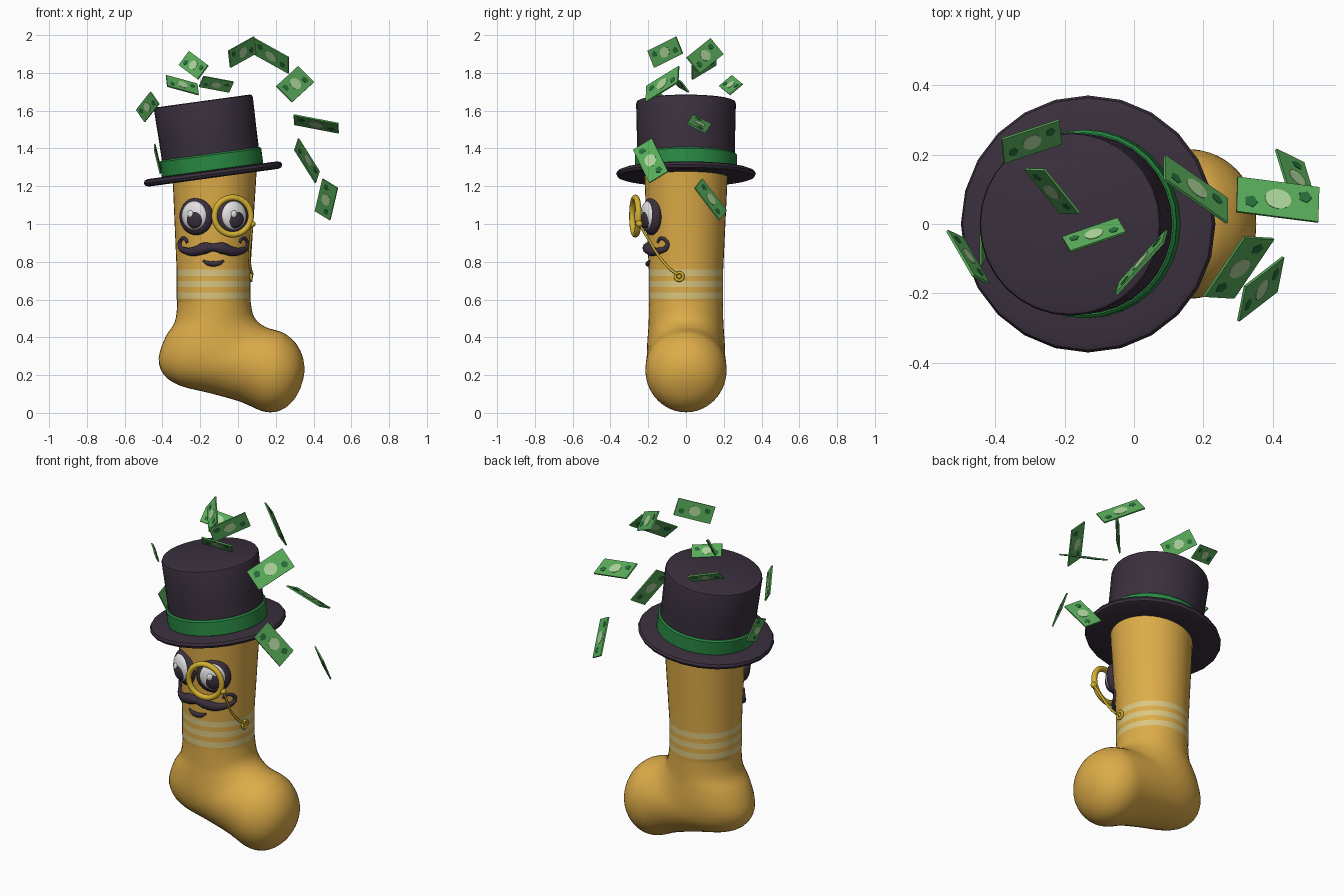
import bpy, bmesh, math
from mathutils import Vector, Matrix

if "Cube" in bpy.data.objects:
    bpy.data.objects.remove(bpy.data.objects["Cube"])


def material(name, rgb):
    m = bpy.data.materials.new(name)
    m.diffuse_color = (*rgb, 1)
    m.use_nodes = True
    m.node_tree.nodes["Principled BSDF"].inputs["Base Color"].default_value = m.diffuse_color
    return m


MUSTARD = material("mustard", (0.72, 0.41, 0.065))
CREAM = material("cream_stripe", (0.70, 0.57, 0.22))
DARK = material("dark_plum", (0.042, 0.029, 0.047))
BAND = material("band_green", (0.022, 0.25, 0.055))
BILL = material("note_green", (0.10, 0.42, 0.105))
INK = material("ink_green", (0.022, 0.16, 0.045))
PALE = material("pale_green", (0.42, 0.66, 0.33))
GOLD = material("gold", (0.66, 0.44, 0.03))
WHITE = material("eye_white", (0.75, 0.75, 0.75))


def finish(bm, name, mats, matrix=None, angle=40):
    bmesh.ops.recalc_face_normals(bm, faces=bm.faces)
    me = bpy.data.meshes.new(name)
    bm.to_mesh(me)
    bm.free()
    for m in mats:
        me.materials.append(m)
    ob = bpy.data.objects.new(name, me)
    bpy.context.collection.objects.link(ob)
    if matrix:
        ob.matrix_world = matrix
    smooth(ob, angle)
    return ob


def smooth(ob, angle=40):
    bpy.ops.object.select_all(action='DESELECT')
    bpy.context.view_layer.objects.active = ob
    ob.select_set(True)
    bpy.ops.object.shade_smooth_by_angle(angle=math.radians(angle))


def bridge(bm, rings):
    n = len(rings[0])
    for a, b in zip(rings, rings[1:]):
        for i in range(n):
            j = (i + 1) % n
            bm.faces.new((a[i], a[j], b[j], b[i]))


def lathe(name, profile, mat, matrix, n=32):
    bm = bmesh.new()
    rings = [[bm.verts.new((r * math.cos(math.tau * i / n), r * math.sin(math.tau * i / n), z))
              for i in range(n)] for r, z in profile]
    bridge(bm, rings)
    bm.faces.new(rings[0])
    bm.faces.new(rings[-1])
    return finish(bm, name, [mat], matrix)


def tube(name, pts, mat, depth=1.0):
    """Smooth round tube through (x, y, z, radius) points."""
    cu = bpy.data.curves.new(name, 'CURVE')
    cu.dimensions = '3D'
    cu.bevel_depth, cu.bevel_resolution, cu.resolution_u = depth, 3, 6
    cu.use_fill_caps = True
    sp = cu.splines.new('BEZIER')
    sp.bezier_points.add(len(pts) - 1)
    for p, (x, y, z, r) in zip(sp.bezier_points, pts):
        p.co, p.radius = (x, y, z), r
        p.handle_left_type = p.handle_right_type = 'AUTO'
    cu.materials.append(mat)
    ob = bpy.data.objects.new(name, cu)
    bpy.context.collection.objects.link(ob)
    bpy.ops.object.select_all(action='DESELECT')
    bpy.context.view_layer.objects.active = ob
    ob.select_set(True)
    bpy.ops.object.convert(target='MESH')
    smooth(bpy.context.object, 60)


def ring(name, major, minor, matrix, mat=GOLD, n=32, k=10):
    bm = bmesh.new()
    rings = []
    for i in range(n + 1):
        a = math.tau * i / n
        rings.append(rings[0] if i == n else [bm.verts.new((
            (major + minor * math.cos(math.tau * j / k)) * math.cos(a),
            (major + minor * math.cos(math.tau * j / k)) * math.sin(a),
            minor * math.sin(math.tau * j / k))) for j in range(k)])
    bridge(bm, rings)
    finish(bm, name, [mat], matrix, 80)


def ellipsoid(name, radii, matrix, mat):
    bm = bmesh.new()
    bmesh.ops.create_uvsphere(bm, u_segments=24, v_segments=14, radius=1)
    bmesh.ops.scale(bm, vec=radii, verts=bm.verts)
    finish(bm, name, [mat], matrix, 80)


# Sock: ellipses between a back point and a front point, with a half depth
STRIPES = ((0.605, 0.638), (0.666, 0.699), (0.726, 0.759))
keys = [(-0.348, 1.31, 0.10, 1.31, 0.223), (-0.345, 1.22, 0.095, 1.22, 0.219)]
for z in sorted((e for s in STRIPES for e in s), reverse=True):
    keys.append((-0.325, z, 0.066, z, 0.197))
keys += [(-0.322, 0.575, 0.068, 0.58, 0.196), (-0.335, 0.48, 0.08, 0.52, 0.197),
         (-0.385, 0.40, 0.105, 0.482, 0.20), (-0.42, 0.29, 0.14, 0.458, 0.205),
         (-0.395, 0.205, 0.165, 0.447, 0.207), (-0.31, 0.145, 0.185, 0.442, 0.208),
         (-0.15, 0.105, 0.205, 0.436, 0.211), (0.01, 0.06, 0.225, 0.43, 0.214),
         (0.12, 0.012, 0.255, 0.415, 0.213), (0.19, 0.004, 0.305, 0.37, 0.19),
         (0.25, 0.027, 0.34, 0.305, 0.148), (0.30, 0.075, 0.352, 0.235, 0.085),
         (0.332, 0.135, 0.346, 0.18, 0.022)]
keys = [Vector(k) for k in keys]
rows = []
for i in range(len(keys) - 1):
    p0, p1, p2, p3 = (keys[max(0, min(len(keys) - 1, i + d))] for d in (-1, 0, 1, 2))
    straight = p2[1] > 0.6
    for s in range(1 if straight else 3):
        t = s / 3
        rows.append(0.5 * (2 * p1 + (p2 - p0) * t + (2 * p0 - 5 * p1 + 4 * p2 - p3) * t * t
                           + (3 * p1 - p0 - 3 * p2 + p3) * t ** 3))
rows.append(keys[-1])
bm = bmesh.new()
loops = []
for lx, lz, rx, rz, h in rows:
    loop = []
    for i in range(40):
        a = math.tau * i / 40
        c = math.cos(a) / 2
        loop.append(bm.verts.new(((lx + rx) / 2 + (rx - lx) * c, h * math.sin(a),
                                  (lz + rz) / 2 + (rz - lz) * c)))
    loops.append(loop)
bridge(bm, loops)
bm.faces.new(loops[0])
bm.faces.new(loops[-1])
for f in bm.faces:
    z = f.calc_center_median().z
    f.material_index = int(any(a < z < b for a, b in STRIPES) and len(f.verts) == 4
                           and max(v.co.z for v in f.verts) - min(v.co.z for v in f.verts) < 0.04
                           and abs(f.normal.z) < 0.5)
finish(bm, "sock", [MUSTARD, CREAM], angle=60)

# Tilted top hat
HAT = Matrix.Translation((-0.132, 0, 1.265)) @ Matrix.Rotation(math.radians(-7.8), 4, 'Y')
lathe("hat_brim", [(0.2, -0.018), (0.345, -0.02), (0.363, -0.014), (0.37, 0.0), (0.363, 0.014),
                   (0.345, 0.02), (0.2, 0.02)], DARK, HAT, 24)
lathe("hat_crown", [(0.258, 0), (0.26, 0.2), (0.264, 0.375), (0.26, 0.386), (0.25, 0.39)], DARK, HAT)
lathe("hat_band", [(0.262, 0.015), (0.271, 0.022), (0.271, 0.10), (0.263, 0.108)], BAND, HAT)


# Eyes: layered flattened balls facing outward from the leg (local x is forward)
def eye(side, prefix):
    yaw = math.radians(-90 + side * 24)
    base = Matrix.Translation((-0.127 + side * 0.094, -0.182, 1.04)) @ Matrix.Rotation(yaw, 4, 'Z')
    for part, fwd, dy, dz, radii, mat in (
            ("rim", 0.0, 0, 0, (0.042, 0.096, 0.099), DARK),
            ("white", 0.02, 0, 0.004, (0.034, 0.072, 0.077), WHITE),
            ("pupil", 0.034, 0.006, -0.012, (0.026, 0.048, 0.052), DARK),
            ("glint", 0.052, -0.01, 0.012, (0.011, 0.017, 0.02), WHITE)):
        ellipsoid(f"{prefix}_eye_{part}", radii, base @ Matrix.Translation((fwd, dy, dz)), mat)


eye(-1, "left")
eye(1, "right")

# Moustache with curled tips, and mouth
CX = -0.13


def on_leg(dx, z, r, out=0.004):
    return (CX + dx, -math.sqrt(0.2 ** 2 - dx * dx) - out, z, r)


half = [(0.045, 0.872, 0.032), (0.095, 0.856, 0.026), (0.145, 0.858, 0.018), (0.176, 0.882, 0.013),
        (0.172, 0.914, 0.011), (0.148, 0.921, 0.010), (0.138, 0.902, 0.009)]
tube("moustache", [on_leg(-x, z, r) for x, z, r in reversed(half)] + [on_leg(0, 0.876, 0.021)]
     + [on_leg(x, z, r) for x, z, r in half], DARK)
tube("mouth", [on_leg(x, z, r, 0) for x, z, r in ((-0.055, 0.806, 0.005), (-0.03, 0.793, 0.012),
     (0, 0.789, 0.015), (0.03, 0.793, 0.012), (0.055, 0.806, 0.005))], DARK)

# Monocle with chain and fastening ring
ring("monocle_rim", 0.098, 0.016, Matrix.Translation((-0.028, -0.268, 1.042))
     @ Matrix.Rotation(math.radians(10), 4, 'Z') @ Matrix.Rotation(math.pi / 2, 4, 'X'))
ellipsoid("monocle_bead", (0.018, 0.018, 0.018), Matrix.Translation((0.075, -0.247, 1.0)), GOLD)
tube("monocle_chain", [(0.075, -0.247, 1.0, 0.007), (0.067, -0.2, 0.92, 0.007),
     (0.06, -0.14, 0.825, 0.007), (0.068, -0.08, 0.758, 0.007), (0.076, -0.045, 0.733, 0.007)], GOLD)
BUTTON = Matrix.Translation((0.07, -0.036, 0.722)) @ Matrix.Rotation(math.pi / 2, 4, 'Y')
ring("chain_ring", 0.021, 0.008, BUTTON, n=20, k=8)
ellipsoid("chain_stud", (0.012, 0.012, 0.01), BUTTON, GOLD)


# Banknotes: centre, long edge vector, short edge vector
def banknote(i, centre, u, v):
    u, v = Vector(u), Vector(v)
    w, h = u.length, v.length
    u.normalize()
    v = (v - u * v.dot(u)).normalized()
    rot = Matrix((u, v, u.cross(v))).transposed().to_4x4()
    bm = bmesh.new()

    def slab(outline, t, mat):
        loops = [[bm.verts.new((x, y, z)) for x, y in outline] for z in (-t, t)]
        faces = [bm.faces.new(l) for l in loops]
        for k in range(len(outline)):
            j = (k + 1) % len(outline)
            faces.append(bm.faces.new((loops[0][k], loops[0][j], loops[1][j], loops[1][k])))
        for f in faces:
            f.material_index = mat

    def blob(cx, cy, rx, ry, n):
        return [(cx + rx * math.cos(math.tau * k / n), cy + ry * math.sin(math.tau * k / n))
                for k in range(n)]

    slab([(-w / 2, -h / 2), (w / 2, -h / 2), (w / 2, h / 2), (-w / 2, h / 2)], 0.004, 0)
    slab(blob(0, 0, w * 0.16, h * 0.28, 16), 0.0058, 1)
    for s in (-1, 1):
        slab(blob(s * w * 0.33, s * h * 0.16, w * 0.085, h * 0.17, 5), 0.0055, 2)
    finish(bm, f"banknote_{i}", [BILL, PALE, INK], Matrix.Translation(centre) @ rot, 30)


NOTES = [
    ((-0.478, -0.095, 1.62), (0.075, -0.13, 0.095), (0.045, -0.022, -0.065)),
    ((-0.235, 0.095, 1.84), (0.10, -0.125, -0.075), (0.055, 0, 0.075)),
    ((-0.295, 0.238, 1.735), (0.165, 0.055, -0.045), (0, 0.07, 0.055)),
    ((-0.115, -0.032, 1.74), (0.16, 0.055, -0.03), (0.025, -0.04, 0.055)),
    ((0.022, -0.11, 1.91), (0.135, 0.15, 0.075), (0.01, 0.035, -0.09)),
    ((0.178, 0.10, 1.89), (0.18, -0.125, -0.10), (0, 0.07, -0.085)),
    ((0.302, -0.125, 1.74), (0.115, 0.17, 0.105), (0.085, -0.005, -0.085)),
    ((0.414, 0.07, 1.53), (0.235, -0.03, -0.045), (0, 0.10, -0.05)),
    ((0.365, -0.187, 1.335), (0.11, 0.085, -0.175), (0.02, 0.10, 0.06)),
    ((0.468, 0.13, 1.13), (-0.04, 0.13, -0.17), (0.08, -0.04, -0.048)),
    ((-0.426, -0.05, 1.345), (-0.03, -0.05, 0.125), (0, 0.085, 0.035)),
]
for i, note in enumerate(NOTES):
    banknote(i + 1, *note)
